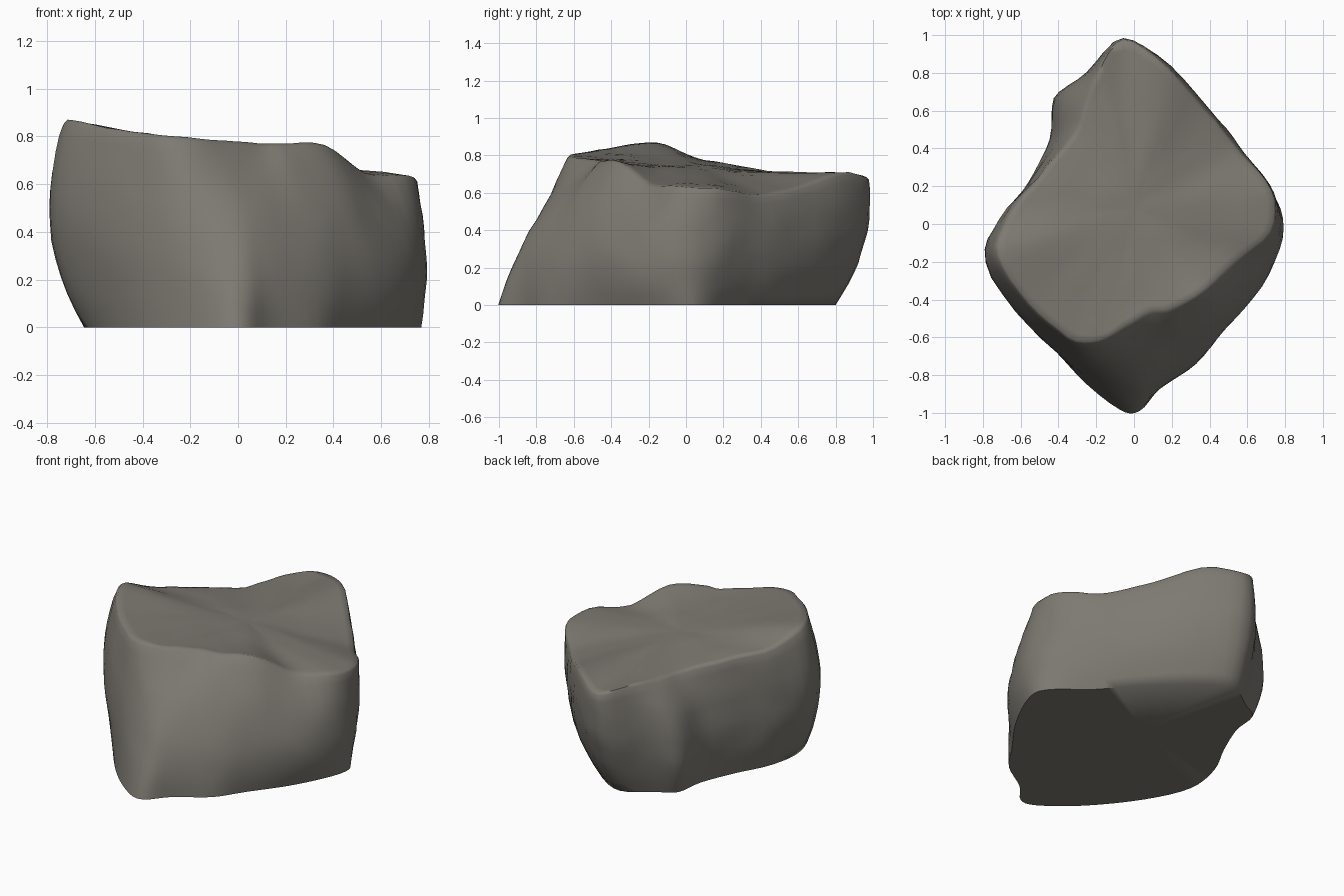
import bpy
import bmesh
from mathutils import Vector, noise

cube = bpy.data.objects.get("Cube")
if cube:
    bpy.data.objects.remove(cube, do_unlink=True)

# One column per row around the boulder: foot x y, waist x y, rim x y z
COLUMNS = [
    (-.09, .8, -.06, .975, -.06, .98, .68),
    (.1, .71, .19, .83, .17, .83, .71),
    (.36, .47, .45, .55, .43, .54, .61),
    (.53, .27, .59, .37, .57, .37, .59),
    (.73, .1, .75, .15, .73, .18, .62),
    (.76, -.04, .77, -.08, .72, -.04, .63),
    (.63, -.32, .65, -.29, .53, -.2, .65),
    (.45, -.57, .48, -.5, .37, -.35, .76),
    (.33, -.74, .3, -.65, .19, -.45, .775),
    (.14, -.87, .11, -.77, .08, -.46, .77),
    (.03, -.99, -.01, -.82, -.06, -.54, .78),
    (-.08, -.98, -.15, -.8, -.19, -.62, .79),
    (-.3, -.8, -.32, -.72, -.35, -.6, .81),
    (-.52, -.52, -.56, -.53, -.56, -.42, .84),
    (-.64, -.25, -.785, -.21, -.72, -.17, .87),
    (-.61, 0, -.71, .02, -.66, .05, .79),
    (-.5, .22, -.56, .22, -.5, .25, .75),
    (-.41, .44, -.43, .45, -.33, .46, .715),
    (-.38, .62, -.4, .67, -.26, .64, .71),
    (-.26, .7, -.25, .8, -.18, .82, .71),
]
WAIST_HEIGHT = .42
STEPS = 4
CENTRE = Vector((0, .08, 0))


def make_material(name, colour):
    mat = bpy.data.materials.new(name)
    mat.use_nodes = True
    mat.diffuse_color = colour
    shader = mat.node_tree.nodes["Principled BSDF"]
    shader.inputs["Base Color"].default_value = colour
    shader.inputs["Roughness"].default_value = .9
    return mat


def spline(a, b, c, d, t):
    """Catmull-Rom curve from b to c."""
    return (b * 2 + (c - a) * t + (a * 2 - b * 5 + c * 4 - d) * t * t
            + (b * 3 - a - c * 3 + d) * t ** 3) / 2


def smooth_loop(points):
    """Closed curve through the points, with STEPS samples per span."""
    count = len(points)
    return [spline(points[i - 1], points[i], points[(i + 1) % count],
                   points[(i + 2) % count], s / STEPS)
            for i in range(count) for s in range(STEPS)]


def wall_ring(feet, waists, rims, t):
    """Ring at fraction t of the height of each bowed column."""
    ring = []
    for foot, waist, rim in zip(feet, waists, rims):
        m = waist.z / rim.z
        p = (foot * ((t - m) * (t - 1) / m)
             + waist * (t * (t - 1) / (m * (m - 1)))
             + rim * (t * (t - m) / (1 - m)))
        p.z = rim.z * t
        ring.append(p)
    return ring


def slope(p):
    """Tilted plane of the crown."""
    return .735 - .14 * p.x - .08 * p.y


def cap_ring(rims, t):
    """Ring on the crown that settles from the uneven rim into the slope."""
    ring = []
    for rim in rims:
        p = rim.lerp(CENTRE, t)
        p.z = slope(p) + (rim.z - slope(rim)) * (1 - t) ** 2
        ring.append(p)
    return ring


def roughen(p):
    """Uneven stone surface, fading out at the ground."""
    offset = noise.noise_vector(p * 4) * .008 + noise.noise_vector(p * 9) * .006
    return p + offset * min(1, p.z * 4)


# Boulder rings, from the ground up the wall and over the crown
feet = smooth_loop([Vector((c[0], c[1], 0)) for c in COLUMNS])
waists = smooth_loop([Vector((c[2], c[3], WAIST_HEIGHT)) for c in COLUMNS])
rims = smooth_loop([Vector(c[4:]) for c in COLUMNS])
rings = [wall_ring(feet, waists, rims, i / 12) for i in range(12)]
rings.append(wall_ring(feet, waists, rims, .98))
rings += [cap_ring(rims, t) for t in (.01, .06, .16, .3, .45, .6, .75, .9)]

bm = bmesh.new()
loops = [[bm.verts.new(roughen(p)) for p in ring] for ring in rings]
for low, high in zip(loops, loops[1:]):
    for i in range(len(low)):
        bm.faces.new((low[i - 1], low[i], high[i], high[i - 1]))

# Close the crown and the flat underside
for loop, height in ((loops[-1], slope(CENTRE)), (loops[0], 0)):
    hub = bm.verts.new(roughen(Vector((CENTRE.x, CENTRE.y, height))))
    for i in range(len(loop)):
        bm.faces.new((loop[i - 1], loop[i], hub))
bmesh.ops.recalc_face_normals(bm, faces=bm.faces)

mesh = bpy.data.meshes.new("boulder")
bm.to_mesh(mesh)
bm.free()
boulder = bpy.data.objects.new("boulder", mesh)
bpy.context.collection.objects.link(boulder)
mesh.materials.append(make_material("warm_grey_stone", (.205, .193, .168, 1)))

# Soft shading, with only the ground edge kept sharp
bpy.ops.object.select_all(action='DESELECT')
boulder.select_set(True)
bpy.context.view_layer.objects.active = boulder
bpy.ops.object.shade_smooth_by_angle(angle=1.1)
